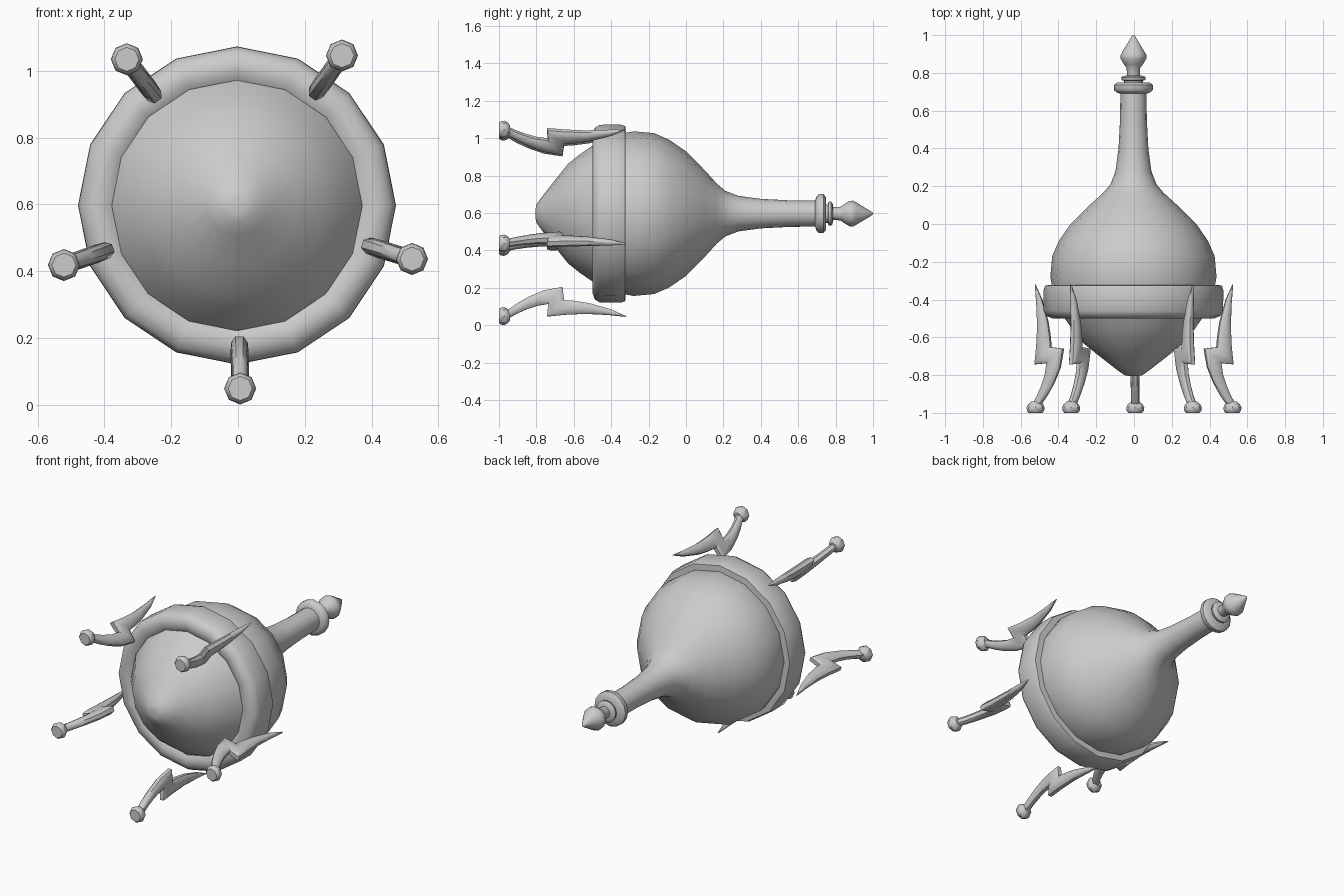
import bpy, bmesh
from math import sin, cos, tau, radians

if "Cube" in bpy.data.objects:
    bpy.data.objects.remove(bpy.data.objects["Cube"])

CX, CZ = -0.003, 0.597   # long axis of the model runs along y through here


def finish(bm, name, angle):
    bmesh.ops.remove_doubles(bm, verts=bm.verts, dist=1e-5)
    bmesh.ops.recalc_face_normals(bm, faces=bm.faces)
    me = bpy.data.meshes.new(name)
    bm.to_mesh(me)
    bm.free()
    ob = bpy.data.objects.new(name, me)
    bpy.context.collection.objects.link(ob)
    bpy.ops.object.select_all(action='DESELECT')
    ob.select_set(True)
    bpy.context.view_layer.objects.active = ob
    bpy.ops.object.shade_smooth_by_angle(angle=radians(angle))
    return ob


def loft(name, rings, angle=40, closed=False):
    """Skin a list of point rings; cap the ends, or join last to first."""
    bm = bmesh.new()
    vs = [[bm.verts.new(p) for p in r] for r in rings]
    n = len(vs[0])
    pairs = list(zip(vs, vs[1:])) + ([(vs[-1], vs[0])] if closed else [])
    for a, b in pairs:
        for i in range(n):
            j = (i + 1) % n
            bm.faces.new((a[i], a[j], b[j], b[i]))
    if not closed:
        bm.faces.new(vs[0])
        bm.faces.new(vs[-1])
    return finish(bm, name, angle)


def lathe(name, prof, sides=16, x=CX, z=CZ, angle=40, closed=False):
    """Revolve (y, radius) points around the y direction."""
    rings = [[(x + r * cos(tau * i / sides), y, z + r * sin(tau * i / sides))
              for i in range(sides)] for y, r in prof]
    return loft(name, rings, angle, closed)


# Hull with long neck
lathe("hull", [(-0.805, 0.022), (-0.80, 0.048), (-0.77, 0.09), (-0.70, 0.18), (-0.63, 0.267),
               (-0.57, 0.315), (-0.49, 0.37), (-0.39, 0.42), (-0.28, 0.44), (-0.17, 0.43),
               (-0.09, 0.395), (0.0, 0.333), (0.10, 0.232), (0.165, 0.16), (0.21, 0.122),
               (0.28, 0.095), (0.40, 0.079), (0.55, 0.071), (0.70, 0.069)])

# Band around the hull
lathe("band", [(-0.485, 0.375), (-0.50, 0.40), (-0.499, 0.43), (-0.487, 0.46), (-0.46, 0.475),
               (-0.35, 0.476), (-0.325, 0.468), (-0.322, 0.42)], angle=50, closed=True)

# Collars and pointed tip
lathe("collar", [(0.69, 0.069), (0.697, 0.09), (0.71, 0.104), (0.735, 0.104), (0.748, 0.088),
                 (0.75, 0.045)], angle=50)
lathe("small_collar", [(0.745, 0.05), (0.758, 0.05), (0.762, 0.063), (0.775, 0.065),
                       (0.784, 0.055), (0.786, 0.03)], angle=50)
lathe("tip", [(0.78, 0.034), (0.825, 0.036), (0.845, 0.05), (0.875, 0.068), (0.892, 0.069),
              (0.91, 0.06), (0.996, 0.008), (1.0, 0.003)], sides=12)

# Fin stations: outer edge (y, r), inner edge (y, r), half thickness
STATIONS = [
    ((-0.32, 0.552), (-0.32, 0.548), 0.004),
    ((-0.42, 0.542), (-0.40, 0.512), 0.016),
    ((-0.54, 0.536), (-0.52, 0.478), 0.023),
    ((-0.65, 0.541), (-0.60, 0.466), 0.026),
    ((-0.743, 0.551), (-0.652, 0.462), 0.027),
    ((-0.737, 0.483), (-0.660, 0.392), 0.027),
    ((-0.80, 0.494), (-0.76, 0.410), 0.025),
    ((-0.86, 0.515), (-0.84, 0.444), 0.023),
    ((-0.91, 0.538), (-0.90, 0.478), 0.022),
    ((-0.97, 0.572), (-0.96, 0.520), 0.022),
]
# Rounded cross-section: (position from outer to inner, share of half thickness)
SECTION = [(0, .45), (.2, .92), (.5, 1), (.8, .92), (1, .45),
           (1, -.45), (.8, -.92), (.5, -1), (.2, -.92), (0, -.45)]

# Five zigzag fins with rounded feet
for k in range(5):
    a = radians(-89 + 72 * k)
    c, s = cos(a), sin(a)
    rings = []
    for (yo, ro), (yi, ri), h in STATIONS:
        ring = []
        for t, w in SECTION:
            r, y = ro + (ri - ro) * t, yo + (yi - yo) * t
            ring.append((CX + r * c - w * h * s, y, CZ + r * s + w * h * c))
        rings.append(ring)
    loft(f"fin_{k + 1}", rings)
    lathe(f"foot_{k + 1}", [(-1.0, 0.036), (-0.99, 0.045), (-0.972, 0.048), (-0.955, 0.040),
                            (-0.94, 0.022)], sides=8, x=CX + 0.548 * c, z=CZ + 0.548 * s)
